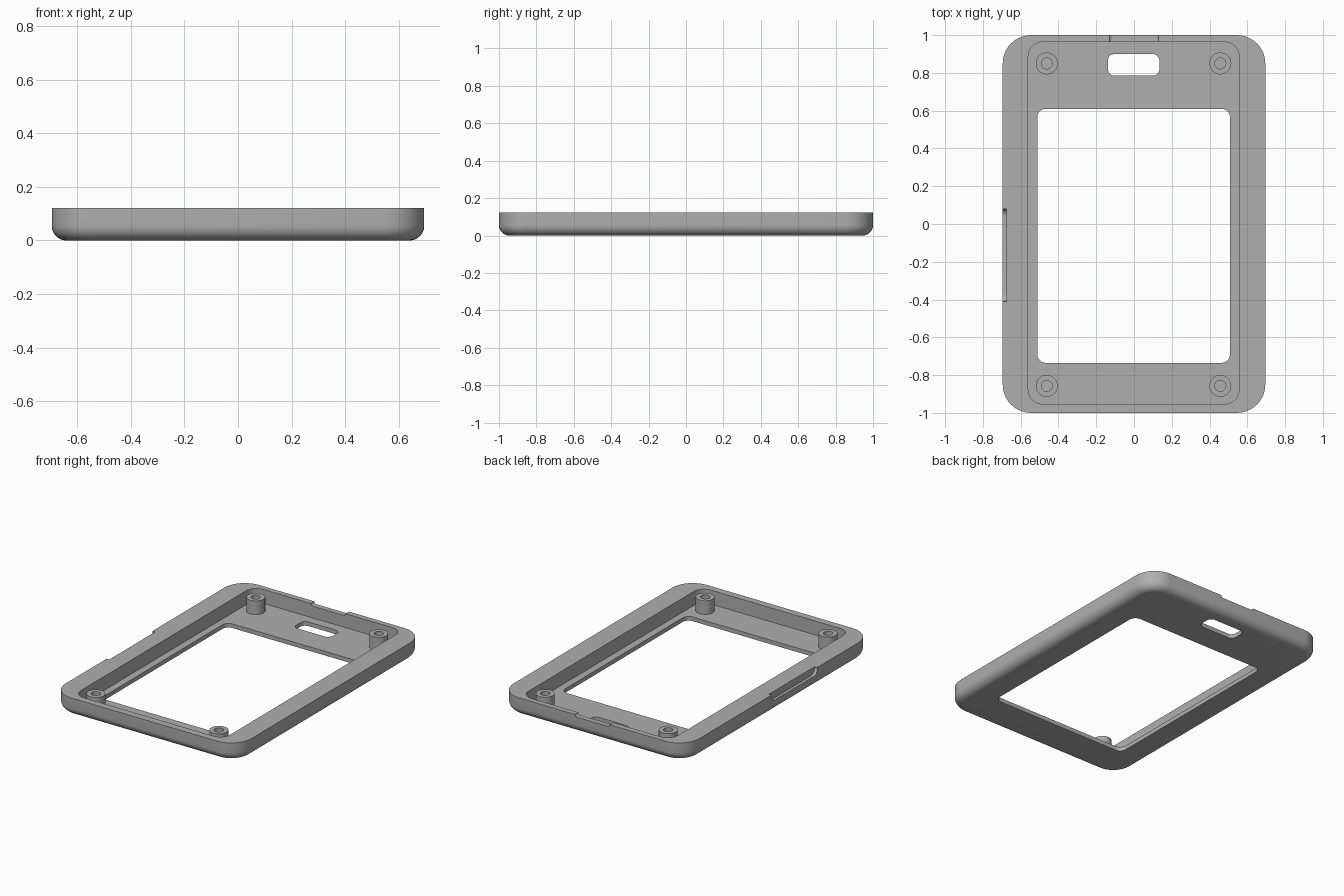
import bpy, bmesh, math
from mathutils import Matrix, Vector

default = bpy.data.objects.get("Cube")
if default:
    bpy.data.objects.remove(default, do_unlink=True)

HEIGHT = 0.122
FLOOR = 0.028

grey = bpy.data.materials.new("matte grey plastic")
grey.use_nodes = True
GREY = (0.43, 0.43, 0.43, 1)
grey.diffuse_color = GREY
grey.node_tree.nodes["Principled BSDF"].inputs["Base Color"].default_value = GREY


def rounded_rect(x0, x1, y0, y1, r, steps=10):
    """Counter-clockwise outline of a rectangle with round corners."""
    corners = [(x1 - r, y1 - r), (x0 + r, y1 - r), (x0 + r, y0 + r), (x1 - r, y0 + r)]
    pts = []
    for i, (cx, cy) in enumerate(corners):
        for k in range(steps + 1):
            a = math.pi / 2 * (i + k / steps)
            pts.append((cx + r * math.cos(a), cy + r * math.sin(a)))
    return pts


def loft(name, rings, closed=False, matrix=Matrix()):
    """Skin a stack of equal-length rings; cap the ends unless closed."""
    bm = bmesh.new()
    loops = [[bm.verts.new(p) for p in ring] for ring in rings]
    pairs = list(zip(loops, loops[1:]))
    for low, high in pairs:
        n = len(low)
        for i in range(n):
            j = (i + 1) % n
            bm.faces.new((low[i], low[j], high[j], high[i]))
    if not closed:
        bm.faces.new(loops[0][::-1])
        bm.faces.new(loops[-1])
    bm.transform(matrix)
    bmesh.ops.recalc_face_normals(bm, faces=bm.faces[:])
    mesh = bpy.data.meshes.new(name)
    bm.to_mesh(mesh)
    bm.free()
    mesh.materials.append(grey)
    obj = bpy.data.objects.new(name, mesh)
    bpy.context.collection.objects.link(obj)
    return obj


def prism(name, outline, low, high, matrix=Matrix()):
    return loft(name, [[(x, y, z) for x, y in outline] for z in (low, high)], matrix=matrix)


def activate(obj):
    bpy.ops.object.select_all(action='DESELECT')
    obj.select_set(True)
    bpy.context.view_layer.objects.active = obj


def cut(target, cutter):
    cutter.hide_render = True
    mod = target.modifiers.new("cut", 'BOOLEAN')
    mod.operation = 'DIFFERENCE'
    mod.solver = 'EXACT'
    mod.object = cutter
    activate(target)
    bpy.ops.object.modifier_apply(modifier=mod.name)
    bpy.data.objects.remove(cutter, do_unlink=True)


def smooth(obj):
    activate(obj)
    bpy.ops.object.shade_smooth_by_angle(angle=math.radians(30))


# Outer shell with a rounded bottom edge
FILLET = 0.055
rings = []
for k in range(9):
    a = math.pi / 2 * k / 8
    inset = FILLET * (1 - math.sin(a))
    z = FILLET * (1 - math.cos(a))
    outline = rounded_rect(-0.695 + inset, 0.695 - inset, -1 + inset, 1 - inset, 0.15 - inset)
    rings.append([(x, y, z) for x, y in outline])
rings.append([(x, y, HEIGHT) for x, y, z in rings[-1]])
shell = loft("case_shell", rings)

# Inner cavity, display window and strap slot
cut(shell, prism("cavity_cutter", rounded_rect(-0.56, 0.556, -0.953, 0.963, 0.075), FLOOR, 0.3))
cut(shell, prism("window_cutter", rounded_rect(-0.512, 0.508, -0.735, 0.61, 0.045), -0.1, 0.3))
cut(shell, prism("strap_slot_cutter", rounded_rect(-0.138, 0.134, 0.785, 0.9, 0.035), -0.1, 0.08))

# Shallow recess in the long side wall, outline drawn in the y-z plane
side = Matrix(((0, 0, 1, 0), (1, 0, 0, 0), (0, 1, 0, 0), (0, 0, 0, 1)))
cut(shell, prism("side_recess_cutter", rounded_rect(-0.41, 0.08, 0.075, 0.25, 0.04),
                 -0.8, -0.675, side))

# Low notch through the back rim, outline drawn in the x-z plane
back = Matrix(((1, 0, 0, 0), (0, 0, 1, 0), (0, 1, 0, 0), (0, 0, 0, 1)))
cut(shell, prism("back_notch_cutter", rounded_rect(-0.13, 0.13, 0.107, 0.2, 0.015),
                 0.93, 1.1, back))
smooth(shell)

# Screw posts with blind holes
POST = [(0.058, FLOOR - 0.005), (0.058, HEIGHT - 0.002), (0.029, HEIGHT - 0.002), (0.029, 0.04)]
SIDES = 40
for y, end in ((0.85, "back"), (-0.857, "front")):
    for x, hand in ((0.457, "left"), (-0.462, "right")):
        circles = [[(r * math.cos(math.tau * i / SIDES), r * math.sin(math.tau * i / SIDES), z)
                    for i in range(SIDES)] for r, z in POST]
        post = loft(f"screw_post_{end}_{hand}", circles,
                    matrix=Matrix.Translation(Vector((x, y, 0))))
        smooth(post)
